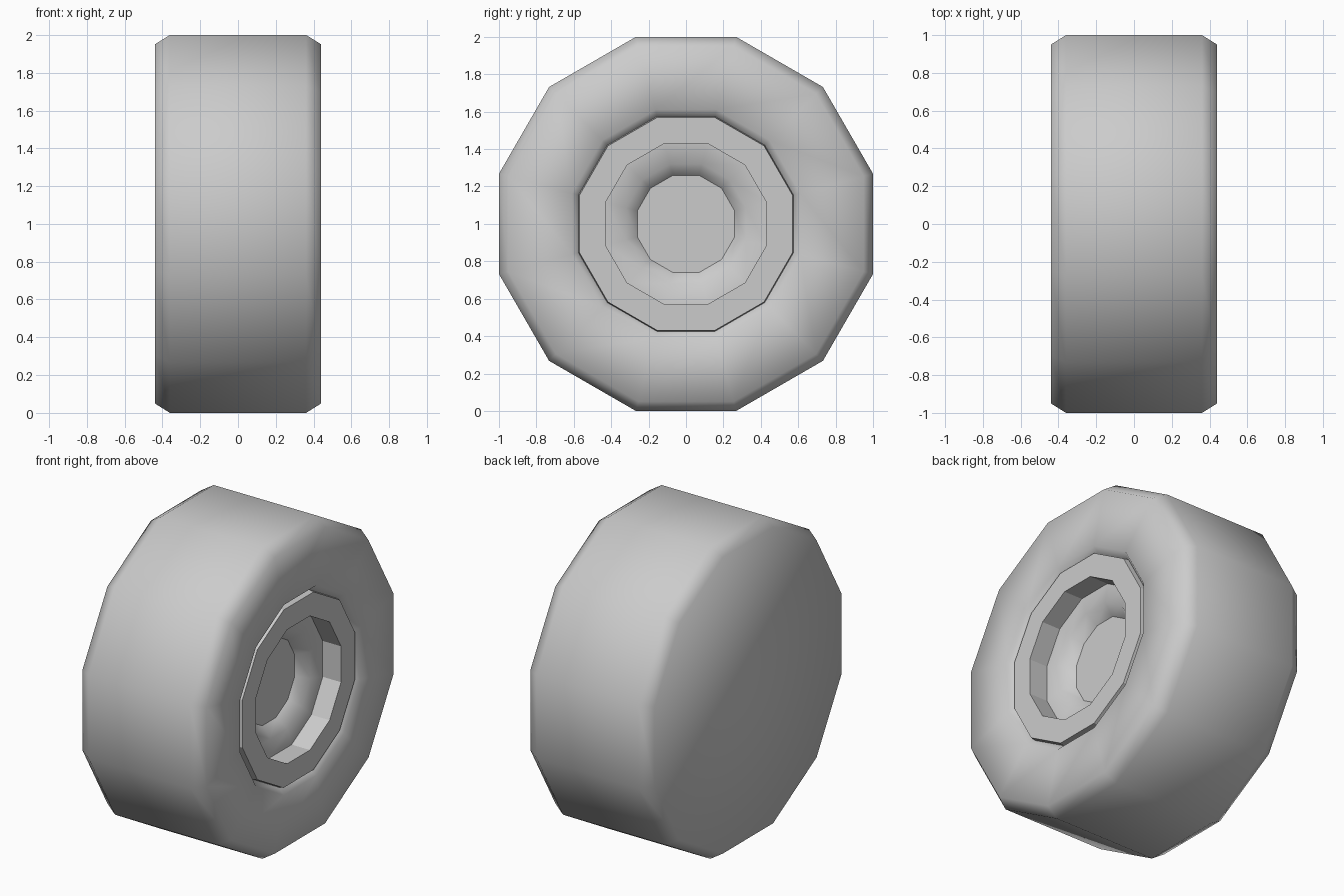
import bpy, bmesh, math

if "Cube" in bpy.data.objects:
    bpy.data.objects.remove(bpy.data.objects["Cube"])

SIDES = 12


def lathe(name, profile, smooth=None, cap_start=False, cap_end=False):
    """Spin (x, flat radius) points around the x axis at z = 1."""
    bm = bmesh.new()
    rings = []
    for x, apothem in profile:
        r = apothem / math.cos(math.pi / SIDES)
        ring = []
        for i in range(SIDES):
            a = 2 * math.pi * (i + 0.5) / SIDES
            ring.append(bm.verts.new((x, r * math.cos(a), 1 + r * math.sin(a))))
        rings.append(ring)
    for a, b in zip(rings, rings[1:]):
        for i in range(SIDES):
            j = (i + 1) % SIDES
            bm.faces.new((a[i], a[j], b[j], b[i]))
    if cap_start:
        bm.faces.new(rings[0][::-1])
    if cap_end:
        bm.faces.new(rings[-1])
    mesh = bpy.data.meshes.new(name)
    bm.to_mesh(mesh)
    bm.free()
    obj = bpy.data.objects.new(name, mesh)
    bpy.context.collection.objects.link(obj)
    if smooth:
        bpy.ops.object.select_all(action='DESELECT')
        obj.select_set(True)
        bpy.context.view_layer.objects.active = obj
        bpy.ops.object.shade_smooth_by_angle(angle=math.radians(smooth))
    return obj


# Tyre: closed back, chamfered shoulders, sidewall dipping towards the rim
lathe("tyre", [(-0.44, 0.95), (-0.36, 1.0), (0.36, 1.0), (0.44, 0.95),
               (0.44, 0.61), (0.395, 0.575)], smooth=65, cap_start=True)

# Rim: raised flat ring with a straight recess wall
lathe("rim_ring", [(0.395, 0.575), (0.43, 0.57), (0.43, 0.43), (0.30, 0.43)])

# Wheel dish: floor rounding down to the hub
lathe("wheel_dish", [(0.30, 0.43), (0.29, 0.32), (0.22, 0.26)], smooth=65)

# Hub: flat centre plate
lathe("hub_plate", [(0.22, 0.26)], cap_end=True)
